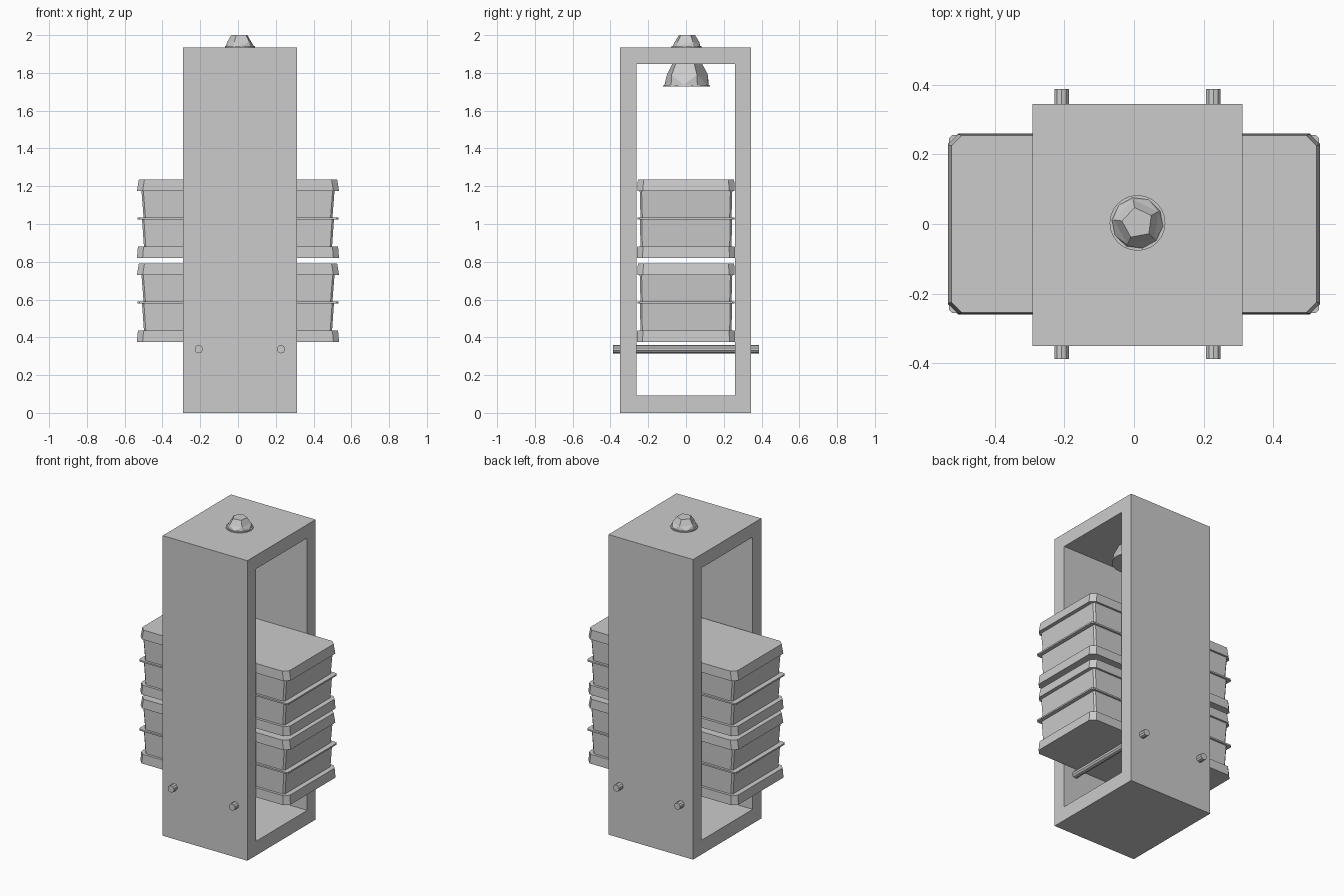
import bpy
from math import cos, sin, tau

if "Cube" in bpy.data.objects:
    bpy.data.objects.remove(bpy.data.objects["Cube"])


def make_object(name, verts, faces):
    mesh = bpy.data.meshes.new(name)
    mesh.from_pydata(verts, [], faces)
    mesh.update()
    obj = bpy.data.objects.new(name, mesh)
    bpy.context.collection.objects.link(obj)
    return obj


def loft(name, rings):
    """Closed solid through equal-length rings, listed bottom to top."""
    n = len(rings[0])
    verts = [p for r in rings for p in r]
    faces = [list(range(n))[::-1], list(range(len(verts) - n, len(verts)))]
    for k in range(len(rings) - 1):
        for i in range(n):
            j = (i + 1) % n
            faces.append((k * n + i, k * n + j, k * n + n + j, k * n + n + i))
    return make_object(name, verts, faces)


def chamfered_rect(hx, hy, c, z):
    pts = [(hx - c, -hy), (hx, -hy + c), (hx, hy - c), (hx - c, hy),
           (-hx + c, hy), (-hx, hy - c), (-hx, -hy + c), (-hx + c, -hy)]
    return [(x, y, z) for x, y in pts]


def circle(r, z, n, turn=0.0):
    return [(0.01 + r * cos(tau * i / n + turn), 0.003 + r * sin(tau * i / n + turn), z)
            for i in range(n)]


def faceted_dome(name, radii, heights, turn):
    """Dodecahedron-like cap: pentagon rings joined by pentagon facets."""
    low, mid, top = radii
    z0, z1, z2 = heights
    verts = circle(low, z0, 10, turn)
    verts += [p for i, p in enumerate(circle(mid, z1, 10, turn)) if i % 2 == 0]
    verts += [p for i, p in enumerate(circle(top, z2, 10, turn)) if i % 2 == 0]
    faces = [list(range(10))[::-1], list(range(15, 20))]
    for i in range(5):
        j = (i + 1) % 5
        a, b, c = 2 * i, 2 * i + 1, (2 * i + 2) % 10
        faces += [(a, b, 10 + i), (b, c, 10 + j), (b, 10 + j, 10 + i),
                  (10 + i, 10 + j, 15 + j, 15 + i)]
    return make_object(name, verts, faces)


# Tall frame, open along x
outer = [(-0.35, 0.0), (0.345, 0.0), (0.345, 1.935), (-0.35, 1.935)]
inner = [(-0.263, 0.092), (0.26, 0.092), (0.26, 1.848), (-0.263, 1.848)]
verts = [(x, y, z) for x in (-0.292, 0.312) for y, z in outer + inner]
faces = []
for i in range(4):
    j = (i + 1) % 4
    faces += [(i, i + 4, j + 4, j), (8 + i, 8 + j, 12 + j, 12 + i),
              (i, j, 8 + j, 8 + i), (4 + i, 12 + i, 12 + j, 4 + j)]
make_object("frame", verts, faces)

# Two stacked crates: rims top and bottom, thin middle band, tapered body
for label, z in (("lower", 0.375), ("upper", 0.82)):
    loft(label + "_crate_base", [chamfered_rect(0.535, 0.26, 0.03, z),
                                 chamfered_rect(0.53, 0.258, 0.03, z + 0.06)])
    loft(label + "_crate_body_bottom", [chamfered_rect(0.498, 0.241, 0.01, z + 0.06),
                                        chamfered_rect(0.508, 0.244, 0.01, z + 0.205)])
    loft(label + "_crate_band", [chamfered_rect(0.532, 0.256, 0.01, z + 0.205),
                                 chamfered_rect(0.532, 0.256, 0.01, z + 0.215)])
    loft(label + "_crate_body_top", [chamfered_rect(0.5, 0.241, 0.01, z + 0.215),
                                     chamfered_rect(0.511, 0.245, 0.01, z + 0.355)])
    loft(label + "_crate_lid", [chamfered_rect(0.535, 0.258, 0.03, z + 0.355),
                                chamfered_rect(0.525, 0.255, 0.03, z + 0.415)])

# Support rods through the frame sides
for label, x in (("left", -0.208), ("right", 0.228)):
    bpy.ops.mesh.primitive_cylinder_add(vertices=10, radius=0.022, depth=0.775,
                                        location=(x, 0, 0.337), rotation=(tau / 4, 0, 0))
    bpy.context.object.name = label + "_rod"

# Top knob on a thin collar
loft("knob_collar", [circle(0.08, 1.934, 24), circle(0.08, 1.942, 24)])
faceted_dome("knob", (0.074, 0.068, 0.045), (1.942, 1.965, 2.0), 0.5)

# Hanging bell under the top of the frame
loft("bell_rim", [circle(0.124, 1.728, 24), circle(0.122, 1.736, 24)])
faceted_dome("bell", (0.119, 0.115, 0.083), (1.736, 1.79, 1.85), 0.5)
